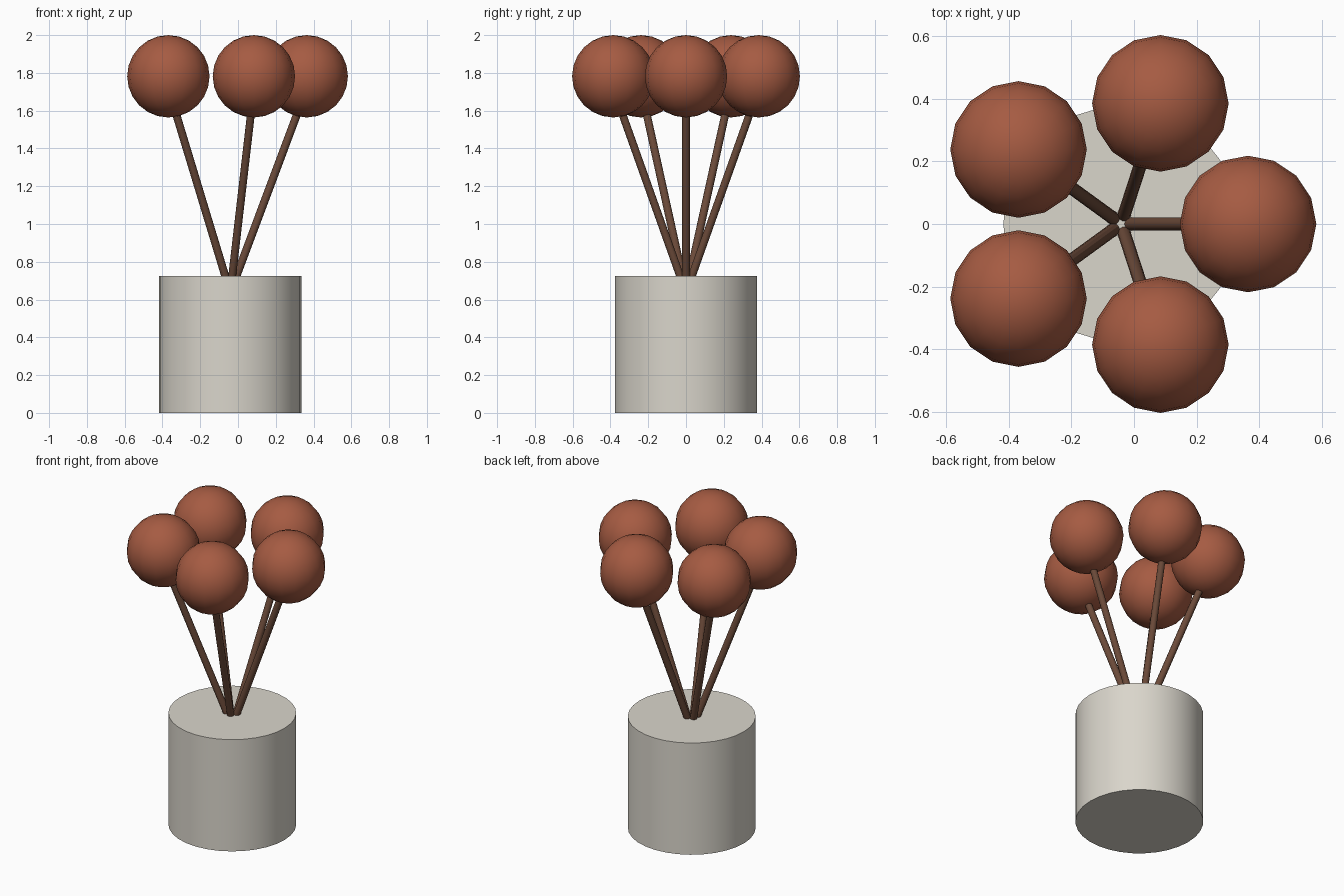
import bpy
from math import cos, sin, tau
from mathutils import Vector

cube = bpy.data.objects.get("Cube")
if cube:
    bpy.data.objects.remove(cube, do_unlink=True)


def material(name, rgb):
    mat = bpy.data.materials.new(name)
    mat.use_nodes = True
    mat.diffuse_color = (*rgb, 1)
    mat.node_tree.nodes["Principled BSDF"].inputs["Base Color"].default_value = (*rgb, 1)
    return mat


def finish(name, mat):
    obj = bpy.context.object
    obj.name = name
    obj.data.materials.append(mat)
    bpy.ops.object.shade_smooth_by_angle()
    return obj


def rod(name, start, end, radius, sides, mat):
    axis = end - start
    bpy.ops.mesh.primitive_cylinder_add(
        vertices=sides, radius=radius, depth=axis.length, location=(start + end) / 2,
        rotation=axis.to_track_quat("Z", "Y").to_euler())
    return finish(name, mat)


stone = material("pale stone", (0.70, 0.67, 0.60))
bark = material("brown stem", (0.15, 0.07, 0.042))
rust = material("rust red", (0.38, 0.105, 0.055))

CENTER_X = -0.041
POT_HEIGHT = 0.725
BLOOMS = 5

# Solid round pot
rod("pot", Vector((CENTER_X, 0, 0)), Vector((CENTER_X, 0, POT_HEIGHT)), 0.376, 32, stone)

# Ring of leaning stems, each with a ball bloom
for i in range(BLOOMS):
    angle = tau * i / BLOOMS
    outward = Vector((cos(angle), sin(angle), 0))

    def point(reach, height):
        return Vector((CENTER_X, 0, height)) + outward * reach

    rod(f"stem_{i + 1}", point(0.005, 0.65), point(0.372, 1.63), 0.021, 12, bark)
    bpy.ops.mesh.primitive_uv_sphere_add(
        segments=16, ring_count=12, radius=0.218, location=point(0.405, 1.782))
    finish(f"bloom_{i + 1}", rust)
